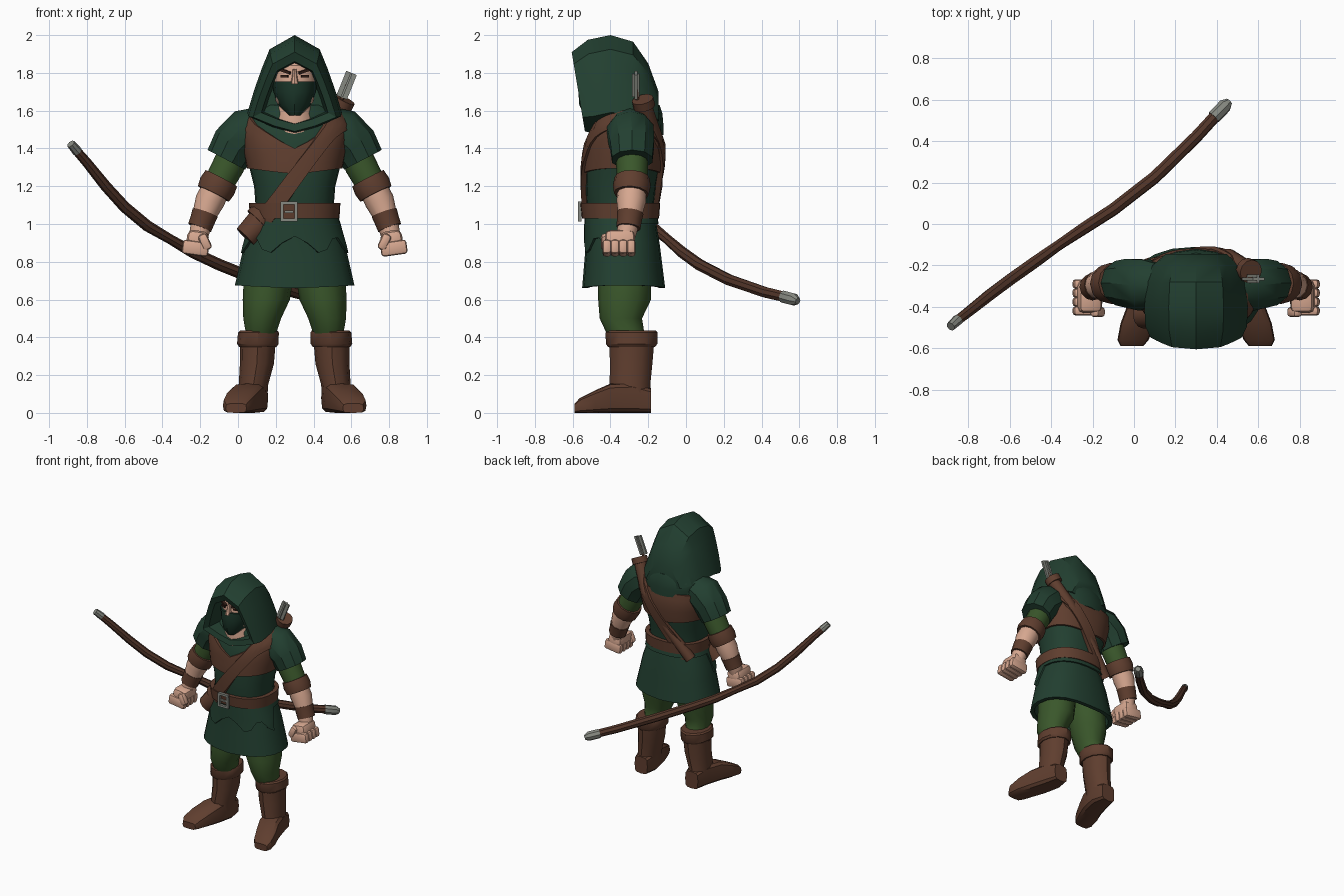
import bpy, bmesh
from math import sin, cos, pi, radians, copysign
from mathutils import Vector, Euler

cube = bpy.data.objects.get("Cube")
if cube:
    bpy.data.objects.remove(cube)

CX = .30          # the figure stands beside the bow
X, Y, Z = Vector((1, 0, 0)), Vector((0, 1, 0)), Vector((0, 0, 1))


def material(name, rgb):
    m = bpy.data.materials.new(name)
    m.use_nodes = True
    color = (*rgb, 1)
    m.diffuse_color = color
    m.node_tree.nodes["Principled BSDF"].inputs["Base Color"].default_value = color
    return m


forest = material("forest green cloth", (.016, .05, .03))
mask_green = material("dark mask green", (.010, .034, .021))
moss = material("moss green cloth", (.042, .095, .024))
leather = material("brown leather", (.115, .048, .028))
wood = material("dark bow wood", (.085, .036, .022))
skin = material("skin", (.68, .39, .28))
steel = material("grey metal", (.24, .25, .22))
dark = material("dark hair", (.03, .012, .008))


def finish(name, bm, mat, at=CX, angle=35):
    bmesh.ops.recalc_face_normals(bm, faces=bm.faces[:])
    mesh = bpy.data.meshes.new(name)
    bm.to_mesh(mesh)
    bm.free()
    mesh.materials.append(mat)
    mesh.shade_smooth()
    mesh.set_sharp_from_angle(angle=radians(angle))
    obj = bpy.data.objects.new(name, mesh)
    obj.location.x = at
    bpy.context.scene.collection.objects.link(obj)
    return obj


def loft(name, rings, mat, loop=False, **kw):
    """Skin a list of point rings; cap the ends or join last to first."""
    bm = bmesh.new()
    rows = [[bm.verts.new(p) for p in ring] for ring in rings]
    n = len(rows[0])
    pairs = list(zip(rows, rows[1:]))
    if loop:
        pairs.append((rows[-1], rows[0]))
    else:
        bm.faces.new(rows[0])
        bm.faces.new(rows[-1])
    for a, b in pairs:
        for i in range(n):
            j = (i + 1) % n
            bm.faces.new((a[i], a[j], b[j], b[i]))
    return finish(name, bm, mat, **kw)


def rounded(v, e):
    return copysign(abs(v) ** e, v)


def oval(c, u, v, n=14, e=1):
    angles = [2 * pi * i / n for i in range(n)]
    return [c + u * rounded(cos(a), e) + v * rounded(sin(a), e) for a in angles]


def stack(name, rows, mat, n=16, e=1):
    """Horizontal sections: z, half width, half depth, centre y, centre x."""
    rings = [oval(Vector((r[4] if len(r) > 4 else 0, r[3], r[0])), X * r[1], Y * r[2], n, e)
             for r in rows]
    return loft(name, rings, mat)


def limb(name, pts, mat, s=1, n=12, **kw):
    """Tube along a path of (x, y, z, radius), mirrored by s."""
    cs = [Vector((p[0] * s, p[1], p[2])) for p in pts]
    rings = []
    for i, c in enumerate(cs):
        t = (cs[min(i + 1, len(cs) - 1)] - cs[max(i - 1, 0)]).normalized()
        u = t.cross(Y).normalized()
        rings.append(oval(c, u * pts[i][3], t.cross(u) * pts[i][3], n))
    return loft(name, rings, mat, **kw)


def box(name, c, size, mat, rot=(0, 0, 0), bevel=0):
    bm = bmesh.new()
    bmesh.ops.create_cube(bm, size=1)
    turn = Euler([radians(r) for r in rot]).to_matrix()
    for v in bm.verts:
        v.co = turn @ (v.co * Vector(size)) + Vector(c)
    if bevel:
        bmesh.ops.bevel(bm, geom=bm.edges[:], offset=bevel, segments=2, affect='EDGES', profile=.5)
    return finish(name, bm, mat)


def surface(rows, a, z, off, e=.85):
    """Point on a stacked body at angle a and height z, pushed out by off."""
    rows = sorted(rows)
    z1 = min(max(z, rows[0][0]), rows[-1][0])
    for p, q in zip(rows, rows[1:]):
        if z1 <= q[0]:
            t = (z1 - p[0]) / (q[0] - p[0])
            rx, ry, cy = [p[k] + (q[k] - p[k]) * t for k in (1, 2, 3)]
            return Vector(((rx + off) * rounded(cos(a), e), cy + (ry + off) * rounded(sin(a), e), z))


def wrap(name, rows, lo, hi, off, mat, n=32, steps=5):
    """Closed band lying on a body, between two height functions of the angle."""
    angles = [2 * pi * i / n for i in range(n)]

    def ring(t, o):
        return [surface(rows, a, lo(a) + (hi(a) - lo(a)) * t, o) for a in angles]
    ts = [i / steps for i in range(steps + 1)]
    rings = [ring(t, off) for t in ts] + [ring(t, off - .03) for t in reversed(ts)]
    return loft(name, rings, mat, loop=True)


# Tunic body and skirt
torso = [(.95, .20, .16, -.34), (1.07, .205, .175, -.35), (1.2, .215, .185, -.345),
         (1.3, .24, .195, -.335), (1.42, .265, .195, -.325), (1.52, .275, .17, -.32),
         (1.6, .22, .13, -.31), (1.65, .12, .09, -.31)]
skirt = [(.66, .31, .21, -.33), (.9, .255, .185, -.335), (1.05, .205, .17, -.345)]
stack("tunic_body", torso, forest, n=24, e=.85)
wrap("tunic_skirt", skirt, lambda a: .66 + .015 * abs(cos(a)), lambda a: 1.05, .01, forest, n=20)


def flap_hem(a):
    return .89 + .045 * sin(7 * a) if sin(a) < -.1 else 1.0


wrap("skirt_flaps", skirt, flap_hem, lambda a: 1.04, .022, forest)


# Leather vest, belt and the diagonal strap
def vest_top(a):
    return 1.40 + .18 * abs(cos(a)) if sin(a) < 0 else 1.5


def strap_mid(a):
    z = 1.3
    for _ in range(14):
        z = (z + 1.24 + 1.3 * surface(torso, a, z, .03).x) / 2
    return z


wrap("leather_vest", torso, lambda a: 1.265 + .03 * abs(cos(a)), vest_top, .014, leather)
wrap("shoulder_strap", torso, lambda a: strap_mid(a) - .07, lambda a: strap_mid(a) + .07, .028, leather, n=48)
wrap("belt", torso, lambda a: 1.03, lambda a: 1.11, .034, leather, steps=1)

# Buckle frame
for side in (-1, 1):
    box("buckle_post", (-.03 + side * .037, -.562, 1.065), (.016, .02, .105), steel)
    box("buckle_bar", (-.03, -.562, 1.065 + side * .045), (.085, .02, .016), steel)
box("buckle_pin", (-.03, -.565, 1.065), (.05, .012, .012), steel)

# Hip pouch and the quiver with its arrow
limb("hip_pouch", [(-.13, -.42, 1.07, .07), (-.19, -.43, 1.0, .075), (-.26, -.44, .93, .065)], leather)
limb("pouch_rim", [(-.15, -.42, 1.05, .085), (-.19, -.425, 1.01, .085)], leather)
limb("quiver", [(.26, -.23, 1.64, .045), (.16, -.16, 1.45, .04), (-.04, -.16, 1.2, .035), (-.2, -.2, 1.0, .04)], leather)
limb("quiver_mouth", [(.265, -.23, 1.66, .058), (.245, -.22, 1.62, .058)], leather)
limb("arrow_shaft", [(.22, -.25, 1.57, .01), (.275, -.265, 1.74, .01)], leather, n=6)
box("arrow_feather", (.275, -.265, 1.735), (.06, .014, .14), steel, (0, 22, 0))
box("arrow_feather_cross", (.275, -.265, 1.735), (.012, .04, .13), steel, (0, 22, 0))

# Head, mask and face
stack("neck", [(1.46, .13, .1, -.40), (1.54, .11, .115, -.40), (1.66, .08, .09, -.40)], skin)
stack("head", [(1.58, .05, .07, -.45), (1.65, .1, .11, -.43), (1.75, .115, .12, -.42),
               (1.84, .115, .118, -.41), (1.9, .07, .07, -.4)], skin)
stack("face_mask", [(1.575, .03, .04, -.50), (1.63, .085, .11, -.455), (1.7, .113, .14, -.43),
                    (1.755, .12, .13, -.43)], mask_green, n=12)
stack("nose", [(1.74, .022, .03, -.545), (1.78, .014, .025, -.535), (1.82, .01, .015, -.53)], skin, n=8)
for side in (-1, 1):
    box("eyebrow", (side * .055, -.53, 1.81), (.07, .02, .014), dark, (0, -side * 18, side * 22))
    box("eye", (side * .055, -.53, 1.782), (.042, .009, .012), dark, (0, 0, side * 22))

# Hood: a pointed outline swept from the inner lining over the rim to the back
half = [(0, 1), (.13, .85), (.17, .65), (.21, .42), (.245, .18), (.12, .07), (0, 0)]
outline = half + [(-x, t) for x, t in half[-2:0:-1]]
sections = [(-.40, 1.84, .65, 1.54, 0), (-.585, 1.86, .72, 1.53, .06), (-.605, 1.91, .9, 1.49, .07),
            (-.52, 1.975, 1, 1.48, .03), (-.40, 2.0, 1.02, 1.5, 0), (-.28, 1.965, .98, 1.5, 0),
            (-.20, 1.85, .86, 1.51, 0), (-.145, 1.7, .6, 1.52, 0)]
hood = [[(x * w, y + lean * (1 - t), low + t * (top - low)) for x, t in outline]
        for y, top, w, low, lean in sections]
loft("hood", hood, forest, angle=28)
stack("hood_cowl", [(1.47, .23, .17, -.29), (1.53, .255, .18, -.30), (1.585, .25, .175, -.30),
                    (1.63, .19, .15, -.29)], forest)

for s, tag in ((-1, "right_"), (1, "left_")):
    # Arm
    limb(tag + "sleeve", [(.14, -.30, 1.53, .10), (.25, -.295, 1.485, .13), (.32, -.285, 1.42, .122),
                          (.362, -.285, 1.34, .112)], forest, s, n=10)
    limb(tag + "upper_arm", [(.29, -.285, 1.45, .08), (.35, -.285, 1.31, .085), (.41, -.285, 1.2, .078)], moss, s)
    limb(tag + "elbow_band", [(.388, -.285, 1.242, .094), (.41, -.287, 1.2, .1), (.43, -.29, 1.16, .092)], leather, s)
    limb(tag + "forearm", [(.41, -.285, 1.2, .075), (.45, -.29, 1.12, .078), (.49, -.30, 1.02, .058),
                           (.51, -.32, .93, .05)], skin, s)
    limb(tag + "wrist_cuff", [(.474, -.295, 1.06, .07), (.488, -.30, 1.02, .066), (.503, -.305, .98, .064)], leather, s)
    # Fist
    box(tag + "palm", (s * .515, -.35, .91), (.115, .16, .11), skin, (0, s * -8, 0), .03)
    for i in range(4):
        box(tag + "finger", (s * .525, -.29 - .043 * i, .872), (.14, .046, .075), skin, (0, s * -8, 0), .016)
    box(tag + "thumb", (s * .475, -.425, .905), (.05, .05, .09), skin, (0, s * 25, 0), .018)
    # Leg
    stack(tag + "trouser", [(.95, .11, .13, -.33, s * .1), (.7, .13, .14, -.325, s * .14),
                            (.6, .125, .14, -.325, s * .15), (.5, .1, .112, -.345, s * .172),
                            (.42, .08, .1, -.32, s * .178), (.38, .08, .1, -.30, s * .185)], moss, n=12)
    stack(tag + "boot_shaft", [(.38, .095, .12, -.288, s * .195), (.26, .09, .112, -.29, s * .20),
                               (.15, .078, .108, -.297, s * .218), (.05, .075, .11, -.295, s * .222)], leather, n=12)
    stack(tag + "boot_cuff", [(.35, .1, .125, -.288, s * .195), (.365, .11, .136, -.288, s * .195),
                              (.425, .108, .138, -.288, s * .192), (.435, .1, .128, -.288, s * .19)], leather, n=12)
    foot = [(.218, -.185, .055, .13), (.22, -.28, .08, .16), (.25, -.4, .085, .155),
            (.28, -.48, .085, .12), (.305, -.56, .075, .08), (.31, -.59, .055, .05)]
    loft(tag + "boot_foot", [oval(Vector((s * x, y, h / 2)), X * w, Z * h / 2, 12, .5)
                             for x, y, w, h in foot], leather)

# Bow
limb("bow_stave", [(-.865, -.475, 1.4, .024), (-.8, -.425, 1.325, .026), (-.7, -.345, 1.2, .029),
                   (-.6, -.27, 1.09, .03), (-.48, -.185, .99, .03), (-.36, -.1, .92, .026),
                   (-.24, -.02, .85, .03), (-.1, .07, .785, .031), (.1, .225, .705, .031),
                   (.3, .42, .638, .03), (.41, .54, .61, .029)], wood, n=8, at=0)
limb("upper_bow_tip", [(-.85, -.462, 1.383, .027), (-.885, -.495, 1.425, .023)], steel, n=8, at=0)
limb("lower_bow_tip", [(.385, .515, .615, .034), (.44, .572, .6, .034), (.46, .592, .592, .018)], steel, n=8, at=0)
